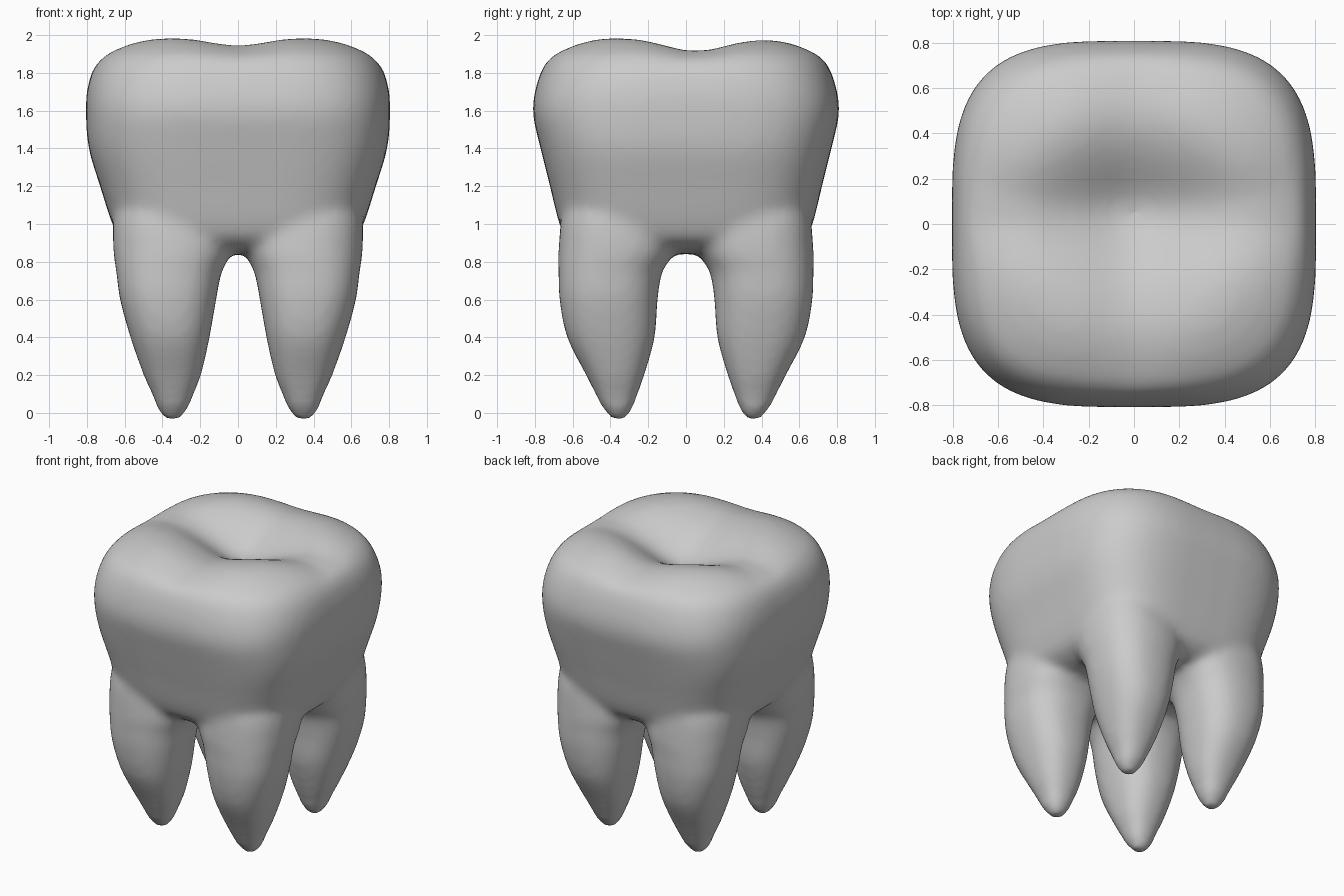
import bpy, bmesh, math

cube = bpy.data.objects.get("Cube")
if cube:
    bpy.data.objects.remove(cube, do_unlink=True)

SEGMENTS = 56


def power(value, n):
    return math.copysign(abs(value) ** (2 / n), value)


def outline(cx, cy, rx, ry, n):
    """Rounded square outline."""
    angles = [math.tau * i / SEGMENTS for i in range(SEGMENTS)]
    return [(cx + rx * power(math.cos(a), n), cy + ry * power(math.sin(a), n)) for a in angles]


def flowing(rows, steps=5):
    """Smooth curve through the profile rows."""
    result = []
    padded = [rows[0]] + rows + [rows[-1]]
    for a, b, c, d in zip(padded, padded[1:], padded[2:], padded[3:]):
        for k in range(steps):
            t = k / steps
            result.append([q + t / 2 * (r - p + t * (2 * p - 5 * q + 4 * r - s
                                                     + t * (3 * q - p - 3 * r + s)))
                           for p, q, r, s in zip(a, b, c, d)])
    return result + [rows[-1]]


def loft(bm, rings):
    """Skin a stack of rings, from bottom to top, and close both ends."""
    loops = [[bm.verts.new(p) for p in ring] for ring in rings]
    for low, high in zip(loops, loops[1:]):
        for i in range(SEGMENTS):
            j = (i + 1) % SEGMENTS
            bm.faces.new((low[i], low[j], high[j], high[i]))
    bm.faces.new(loops[0][::-1])
    bm.faces.new(loops[-1])


def chewing_height(x, y):
    """Four cusps around a central hollow with crossing grooves."""
    r = (abs(x) ** 3 + abs(y) ** 3) ** (1 / 3)
    v = y - 0.05
    hollow = 0.12 * math.exp(-(x / 0.42) ** 2 - (v / 0.27) ** 2)
    grooves = 0.05 * math.exp(-(x / 0.2) ** 2) + 0.05 * math.exp(-(v / 0.18) ** 2)
    fade = max(0, 1 - (r / 0.78) ** 4)
    edge = 0.09 * (max(0, r - 0.4) / 0.3) ** 2
    return 1.995 - hollow - grooves * fade - edge


bm = bmesh.new()

# Crown walls: height, half width, half depth, squareness
walls = [(0.84, 0.2, 0.2, 2.5), (0.855, 0.48, 0.5, 3), (0.91, 0.61, 0.62, 3.4),
         (1.0, 0.665, 0.67, 3.6), (1.2, 0.73, 0.72, 3.6), (1.4, 0.79, 0.77, 3.5),
         (1.58, 0.805, 0.81, 3.4), (1.7, 0.80, 0.80, 3.3), (1.8, 0.775, 0.77, 3.2),
         (1.86, 0.74, 0.74, 3.2)]
crown = [[(x, y, z) for x, y in outline(0, 0, rx, ry, n)] for z, rx, ry, n in flowing(walls)]

# Chewing surface
for step in range(14, 0, -1):
    s = 0.70 * step / 14
    crown.append([(x, y, chewing_height(x, y)) for x, y in outline(0, 0, s, s, 2.2 + 1.4 * s)])
loft(bm, crown)

# Roots: height, inner and outer x, inner and outer y
root = [(-0.04, 0.31, 0.39, 0.32, 0.39), (0.03, 0.26, 0.43, 0.28, 0.445),
        (0.1, 0.235, 0.455, 0.255, 0.48), (0.2, 0.195, 0.5, 0.22, 0.53),
        (0.4, 0.15, 0.57, 0.165, 0.63), (0.6, 0.115, 0.625, 0.15, 0.67),
        (0.75, 0.085, 0.645, 0.125, 0.675), (0.86, 0.035, 0.66, 0.06, 0.675),
        (1.05, 0.05, 0.655, 0.06, 0.655), (1.3, 0.1, 0.58, 0.1, 0.58)]
for sx in (-1, 1):
    for sy in (-1, 1):
        loft(bm, [[(x, y, z) for x, y in outline(sx * (xi + xo) / 2, sy * (yi + yo) / 2,
                                                 (xo - xi) / 2, (yo - yi) / 2, 2.4)]
                  for z, xi, xo, yi, yo in flowing(root)])

bmesh.ops.recalc_face_normals(bm, faces=bm.faces)
mesh = bpy.data.meshes.new("tooth")
bm.to_mesh(mesh)
bm.free()
mesh.shade_smooth()
tooth = bpy.data.objects.new("tooth", mesh)
bpy.context.collection.objects.link(tooth)

# Fuse crown and roots, then soften the joins
remesh = tooth.modifiers.new("fuse", 'REMESH')
remesh.mode = 'VOXEL'
remesh.voxel_size = 0.025
remesh.use_smooth_shade = True
soften = tooth.modifiers.new("soften", 'SMOOTH')
soften.factor = 0.5
soften.iterations = 14

enamel = bpy.data.materials.new("grey enamel")
enamel.use_nodes = True
colour = (0.6, 0.6, 0.6, 1)
enamel.diffuse_color = colour
enamel.node_tree.nodes["Principled BSDF"].inputs["Base Color"].default_value = colour
mesh.materials.append(enamel)
